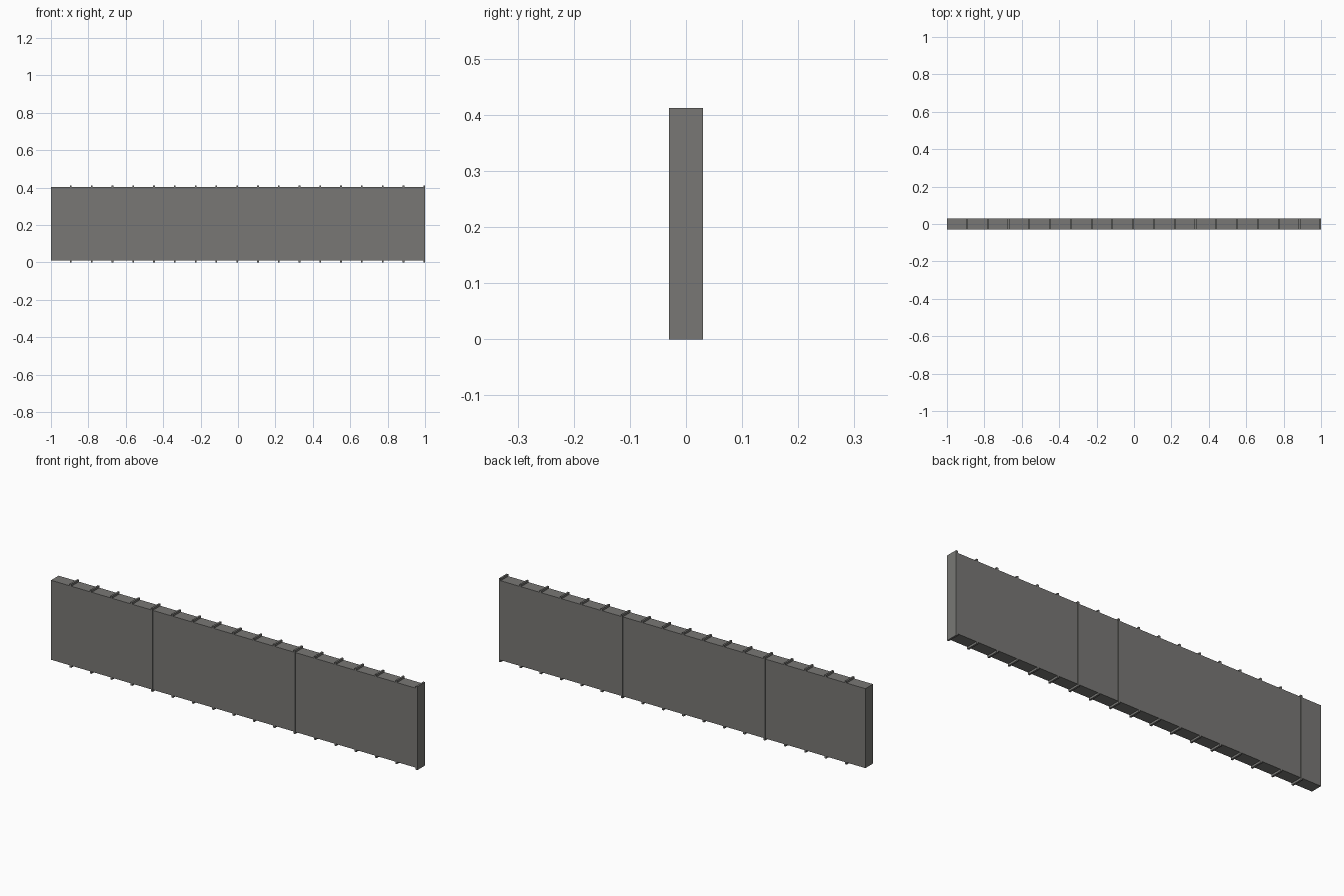
import bpy

if "Cube" in bpy.data.objects:
    bpy.data.objects.remove(bpy.data.objects["Cube"])

COUNT = 18            # wall bays, each closed by a rib on its right
PITCH = 2.0 / COUNT
RIB = 0.009
HEIGHT = 0.412
LIP = 0.01            # how far ribs stand out above and below the panel


def material(name, rgb):
    m = bpy.data.materials.new(name)
    m.diffuse_color = (*rgb, 1)
    m.use_nodes = True
    m.node_tree.nodes["Principled BSDF"].inputs["Base Color"].default_value = m.diffuse_color
    return m


def box(name, lo, hi, mat):
    bpy.ops.mesh.primitive_cube_add(size=1, location=[(a + b) / 2 for a, b in zip(lo, hi)])
    ob = bpy.context.object
    ob.name = name
    ob.scale = [b - a for a, b in zip(lo, hi)]
    bpy.ops.object.transform_apply(location=True, rotation=False, scale=True)
    ob.data.materials.append(mat)
    return ob


grey = material("warm_grey", (0.19, 0.187, 0.178))

# Long wall panel
box("wall_panel", (-1, -0.0295, LIP), (1 - RIB / 2, 0.0295, HEIGHT - LIP), grey)

# Thin ribs at the right edge of each bay
rib = box("wall_ribs", (-1 + PITCH - RIB, -0.03, 0), (-1 + PITCH, 0.03, HEIGHT), grey)
arr = rib.modifiers.new("repeat", 'ARRAY')
arr.count = COUNT
arr.use_relative_offset = False
arr.use_constant_offset = True
arr.constant_offset_displace = (PITCH, 0, 0)
